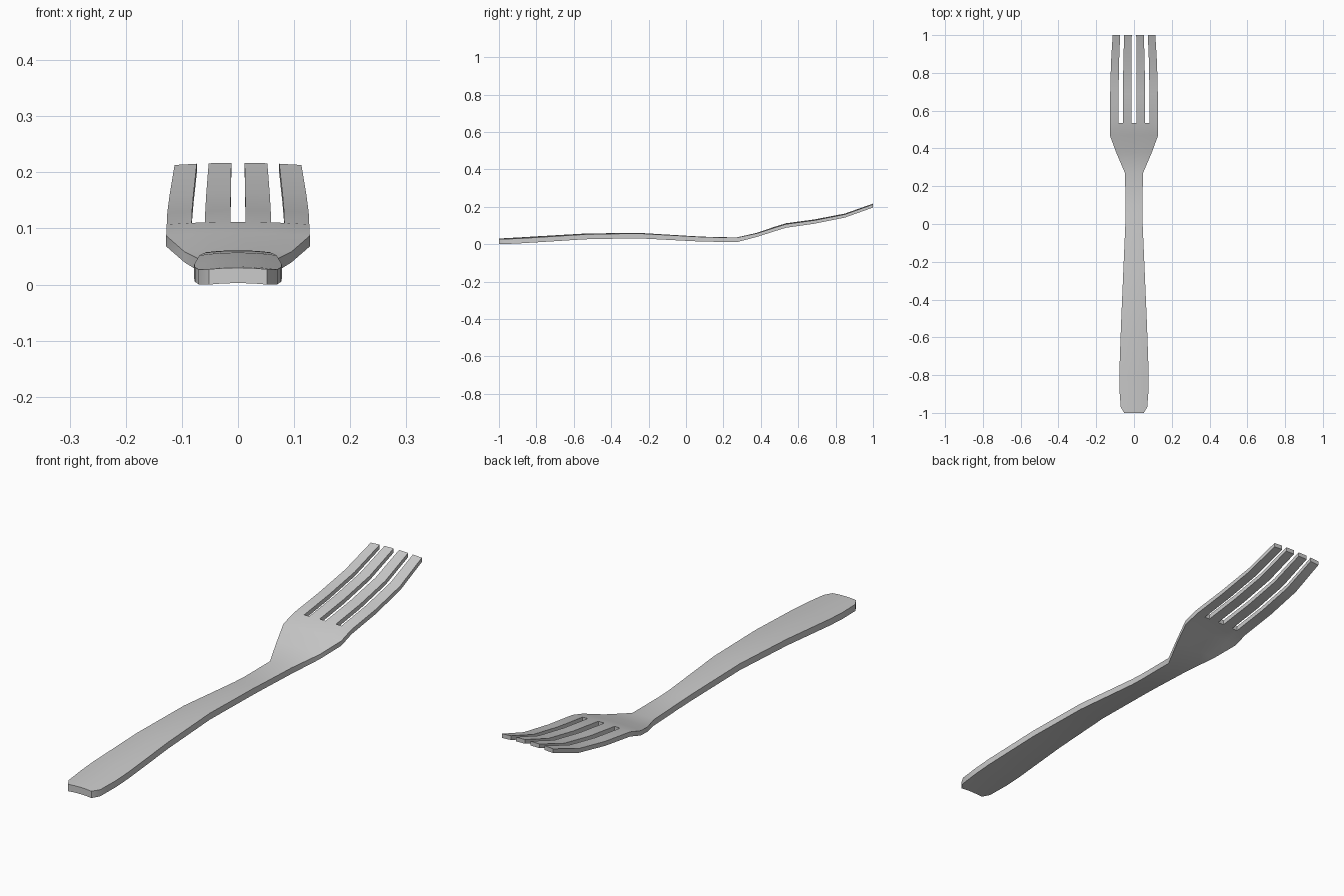
import bpy, bmesh, math

if "Cube" in bpy.data.objects:
    bpy.data.objects.remove(bpy.data.objects["Cube"])

# Stations along the fork: y, half width, top height at the centre, thickness, crown
STATIONS = [
    (-1.00, .052, .030, .0273, 1.0),
    (-0.97, .070, .032, .0265, 1.0),
    (-0.88, .077, .037, .026, 1.0),
    (-0.80, .078, .042, .026, 1.0),
    (-0.54, .069, .057, .026, 1.0),
    (-0.26, .057, .061, .026, 1.0),
    (0.04, .044, .043, .025, 1.0),
    (0.10, .044, .040, .024, 1.0),
    (0.27, .048, .036, .024, 0.6),
    (0.38, .095, .061, .019, 0.3),
    (0.47, .128, .092, .019, 0.3),
    (0.535, .127, .112, .019, 0.3),
    (0.69, .126, .133, .018, 0.3),
    (0.85, .122, .164, .017, 0.3),
    (1.00, .113, .217, .017, 0.3),
]
TINE_START = 11
half = (.105, .463, .65, 1.0)
COLS = [-f for f in reversed(half)] + list(half)
GAPS = (1, 3, 5)

bm = bmesh.new()
top, bottom = [], []
for y, w, z, t, crown in STATIONS:
    pts = [(f * w, y, z - crown * (f * w) ** 2) for f in COLS]
    top.append([bm.verts.new(p) for p in pts])
    bottom.append([bm.verts.new((p[0], p[1], p[2] - t)) for p in pts])

# Upper and lower skins, leaving out the slots between the tines
cells = [(i, j) for i in range(len(STATIONS) - 1) for j in range(len(COLS) - 1)
         if not (i >= TINE_START and j in GAPS)]
edges = set()
for i, j in cells:
    loop = [(i, j), (i, j + 1), (i + 1, j + 1), (i + 1, j)]
    bm.faces.new([top[a][b] for a, b in loop])
    bm.faces.new([bottom[a][b] for a, b in reversed(loop)])
    edges.update(zip(loop, loop[1:] + loop[:1]))

# Rim wall round every open edge
for (a, b) in edges:
    if (b, a) not in edges:
        bm.faces.new([top[b[0]][b[1]], top[a[0]][a[1]],
                      bottom[a[0]][a[1]], bottom[b[0]][b[1]]])
bmesh.ops.recalc_face_normals(bm, faces=bm.faces)

mesh = bpy.data.meshes.new("fork")
bm.to_mesh(mesh)
bm.free()
fork = bpy.data.objects.new("fork", mesh)
bpy.context.collection.objects.link(fork)
bpy.context.view_layer.objects.active = fork
fork.select_set(True)
bpy.ops.object.shade_smooth_by_angle(angle=math.radians(30))
